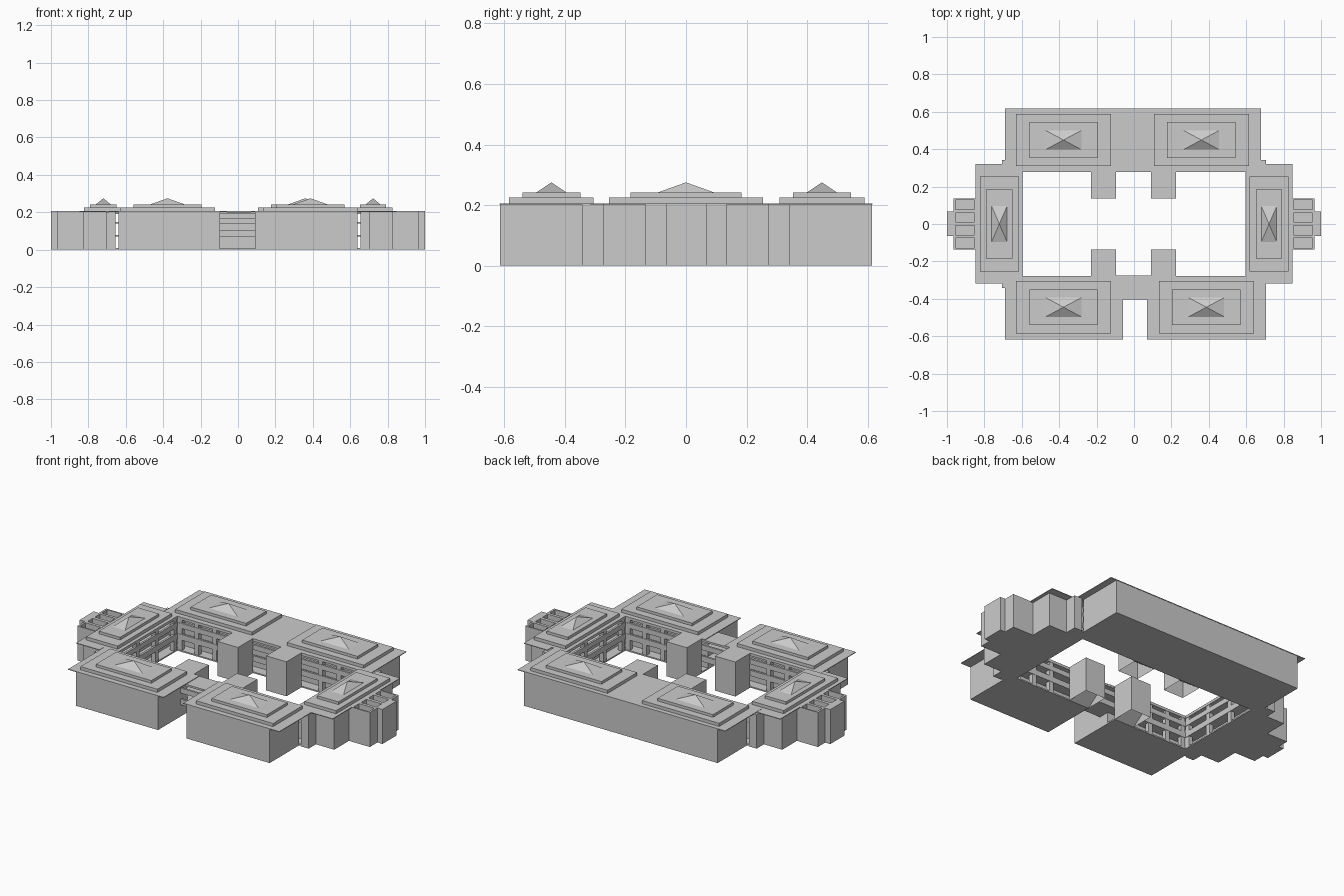
import bpy, bmesh

if "Cube" in bpy.data.objects:
    bpy.data.objects.remove(bpy.data.objects["Cube"])

H = 0.206   # roof level
GD = 0.06   # gallery depth
CX, CY = 0.595, 0.277  # courtyard half sizes


def make(name, verts, faces):
    me = bpy.data.meshes.new(name)
    me.from_pydata(verts, [], faces)
    bm = bmesh.new()
    bm.from_mesh(me)
    bmesh.ops.recalc_face_normals(bm, faces=bm.faces)
    bm.to_mesh(me)
    bm.free()
    ob = bpy.data.objects.new(name, me)
    bpy.context.collection.objects.link(ob)
    return ob


def box(name, xa, xb, ya, yb, za, zb, bottom=True):
    x0, x1 = sorted((xa, xb))
    y0, y1 = sorted((ya, yb))
    v = [(x, y, z) for z in (za, zb) for x, y in ((x0, y0), (x1, y0), (x1, y1), (x0, y1))]
    f = [(4, 5, 6, 7)] + [(i, (i + 1) % 4, (i + 1) % 4 + 4, i + 4) for i in range(4)]
    if bottom:
        f.append((3, 2, 1, 0))
    return make(name, v, f)


def pyramid(name, cx, cy, hx, hy, z0, z1):
    v = [(cx - hx, cy - hy, z0), (cx + hx, cy - hy, z0), (cx + hx, cy + hy, z0),
         (cx - hx, cy + hy, z0), (cx, cy, z1)]
    make(name, v, [(3, 2, 1, 0)] + [(i, (i + 1) % 4, 4) for i in range(4)])


# stepped roof with a pyramid skylight
def roof_tiers(name, cx, cy, sizes):
    z = [H, 0.225, 0.241, 0.275]
    for i in range(2):
        hx, hy = sizes[i]
        box(f"{name}_tier_{i + 1}", cx - hx, cx + hx, cy - hy, cy + hy, z[i], z[i + 1])
    pyramid(f"{name}_skylight", cx, cy, *sizes[2], z[2], z[3])


LONG = [(0.254, 0.14), (0.183, 0.096), (0.095, 0.051)]
SIDE = [(0.104, 0.255), (0.07, 0.184), (0.041, 0.095)]
roof_tiers("back_left", -0.377, 0.449, LONG)
roof_tiers("back_right", 0.36, 0.449, LONG)
roof_tiers("front_left", -0.377, -0.445, LONG)
roof_tiers("front_right", 0.387, -0.445, LONG)
roof_tiers("left", -0.72, 0, SIDE)
roof_tiers("right", 0.722, 0, SIDE)

# flat overhanging roof plates
R0 = H - 0.004
box("back_roof", -0.69, 0.68, 0.277, 0.617, R0, H)
box("front_left_roof", -0.69, -0.06, -0.617, -CY, R0, H)
box("front_right_roof", 0.07, 0.705, -0.617, -CY, R0, H)
for s, n in ((-1, "left"), (1, "right")):
    box(n + "_roof_outer", s * 0.692, s * 0.847, -0.317, 0.32, R0, H)
    box(n + "_roof_inner", s * CX, s * 0.692, -CY, CY, R0, H)

# main wall blocks behind the galleries
box("back_block", -0.64, 0.64, CY + GD, 0.615, 0, R0)
box("front_left_block", -0.64, -0.097, -0.615, -CY - GD, 0, R0)
box("front_right_block", 0.09, 0.64, -0.615, -CY - GD, 0, R0)

for s, n in ((-1, "left"), (1, "right")):
    # side wings stepping outward
    box(n + "_corner_block", s * (CX + GD), s * 0.707, -0.343, 0.343, 0, R0)
    box(n + "_wing", s * 0.707, s * 0.828, -0.275, 0.275, 0, R0)
    box(n + "_end_block", s * 0.828, s * 0.966, -0.136, 0.136, 0, 0.165)
    box(n + "_end_bay", s * 0.966, s * 1.0, -0.065, 0.067, 0, H)
    # slatted roof frame on the end block
    for xa, xb in ((0.828, 0.853), (0.954, 0.966)):
        box(n + "_frame_rail", s * xa, s * xb, -0.136, 0.136, 0.165, H)
    for a, b in ((-0.136, -0.128), (-0.076, -0.058), (-0.008, 0.012), (0.06, 0.077), (0.128, 0.136)):
        box(n + "_frame_bar", s * 0.853, s * 0.954, a, b, 0.165, H)

# gallery parapets, floors and pillars round the courtyard
BANDS = [(0.07, 0.104), (0.14, 0.17), (0.19, R0)]
T = 0.012
for s, n in ((-1, "left"), (1, "right")):
    box(n + "_gallery_base", s * CX, s * (CX + GD), -CY - GD, CY + GD, 0, 0.008)
    for z0, z1 in BANDS:
        box(n + "_parapet", s * CX, s * (CX + T), -CY, CY, z0, z1)
        box(n + "_gallery_floor", s * (CX + T), s * (CX + GD), -CY, CY, z0, z0 + 0.008)
    for y in (-0.262, -0.09, 0.09, 0.262):
        box(n + "_pillar", s * (CX + 0.002), s * (CX + 0.028), y - 0.014, y + 0.014, 0, R0)

RUNS = {1: [("back", -CX, CX)],
        -1: [("front_left", -CX, -0.097), ("front_right", 0.09, CX)]}
for s, runs in RUNS.items():
    for n, xa, xb in runs:
        box(n + "_gallery_base", xa, xb, s * CY, s * (CY + GD), 0, 0.008)
        for z0, z1 in BANDS:
            box(n + "_parapet", xa, xb, s * CY, s * (CY + T), z0, z1)
            box(n + "_gallery_floor", xa, xb, s * (CY + T), s * (CY + GD), z0, z0 + 0.008)
    for x in (-0.58, -0.47, -0.35, 0.35, 0.47, 0.58):
        box("long_side_pillar", x - 0.014, x + 0.014, s * (CY + 0.002), s * (CY + 0.028), 0, R0)

# stair towers in the courtyard, open below with a sloped flight inside
for s in (-1, 1):
    for xa, xb in ((-0.23, -0.096), (0.09, 0.224)):
        box("stair_tower", xa, xb, s * 0.137, s * CY, 0, H, bottom=False)
        make("stair_flight", [(xa, s * 0.137, 0.1), (xb, s * 0.137, 0.1),
                              (xb, s * CY, 0), (xa, s * CY, 0)], [(0, 1, 2, 3)])

# open bridge over the front gateway
for z0, z1 in BANDS:
    box("bridge_floor", -0.097, 0.09, -0.403, -CY, z0, z0 + 0.008)
    for y in (-0.403, -CY - T):
        box("bridge_parapet", -0.097, 0.09, y, y + T, z0, z1)
box("bridge_roof", -0.097, 0.09, -0.404, -0.276, R0 - 0.006, R0)
